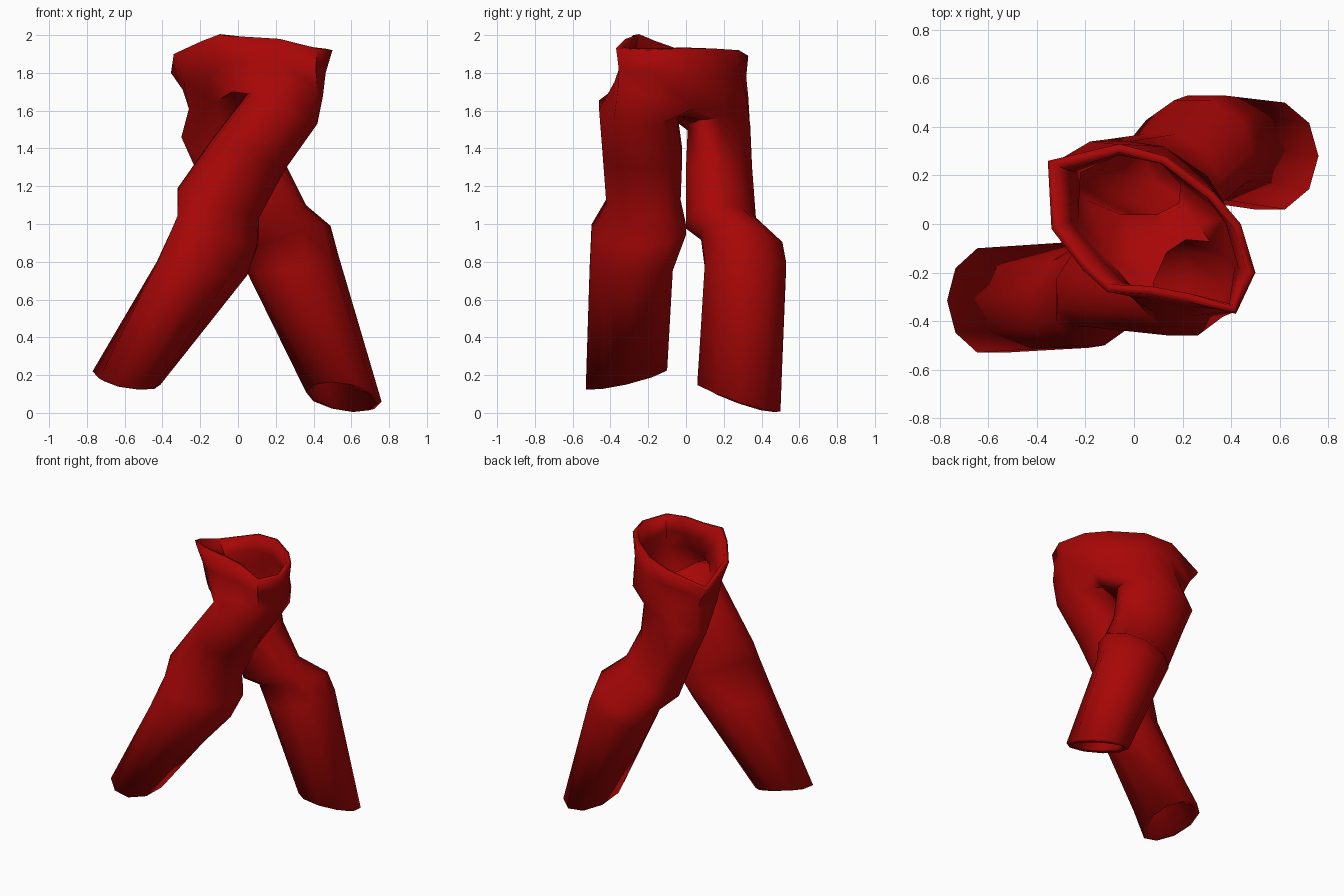
import bpy
import bmesh
from math import cos, sin, pi, radians
from mathutils import Vector

cube = bpy.data.objects.get("Cube")
if cube:
    bpy.data.objects.remove(cube)

# Cloth colour
red = bpy.data.materials.new("red_cloth")
red.use_nodes = True
red.diffuse_color = (0.39, 0.002, 0.002, 1)
red.node_tree.nodes["Principled BSDF"].inputs["Base Color"].default_value = red.diffuse_color

SIDES = 10

# Waist edge and hip line, counter-clockwise; points 0 and 6 meet the crotch
WAIST = [(-.21, -.19, 1.96), (-.11, -.28, 2.0), (.06, -.29, 1.99), (.22, -.32, 1.98),
         (.42, -.37, 1.93), (.50, -.20, 1.92), (.44, 0, 1.93), (.33, .13, 1.93),
         (.13, .28, 1.92), (-.06, .33, 1.89), (-.355, .26, 1.80), (-.34, -.02, 1.90)]
HIP = [(-.12, -.17, 1.65), (-.03, -.28, 1.70), (.08, -.36, 1.73), (.23, -.38, 1.75),
       (.42, -.36, 1.72), (.45, -.17, 1.68), (.40, .04, 1.61), (.30, .20, 1.64),
       (.12, .32, 1.67), (-.08, .33, 1.67), (-.25, .23, 1.62), (-.26, .0, 1.61)]

# Leg sections: left x, left z, right x, right z, front y, back y, tilt, twist
FRONT_LEG = [(.05, 1.69, .42, 1.53, -.46, -.05, -.02, .03),
             (-.13, 1.46, .25, 1.29, -.44, -.02, 0, .04),
             (-.32, 1.19, .11, 1.03, -.42, -.03, 0, .06),
             (-.31, 1.06, .10, .88, -.50, .0, 0, .08),
             (-.43, .80, .05, .73, -.51, -.07, 0, .07),
             (-.77, .22, -.41, .15, -.53, -.10, .05)]
BACK_LEG = [(-.30, 1.46, .22, 1.56, .01, .34, 0, -.06),
            (-.21, 1.26, .25, 1.32, .0, .35, 0, -.05),
            (-.07, .91, .36, 1.10, .0, .37, 0, -.04),
            (.01, .83, .49, .99, .08, .51, -.03, -.01),
            (.06, .72, .53, .84, .10, .53),
            (.36, .11, .76, .06, .06, .50, -.07)]

bm = bmesh.new()


def add_ring(points):
    return [bm.verts.new(p) for p in points]


def bridge(upper, lower):
    """Join two rings of equal size with quads."""
    n = len(upper)
    for i in range(n):
        j = (i + 1) % n
        bm.faces.new((upper[i], lower[i], lower[j], upper[j]))


def section(start, left_x, left_z, right_x, right_z, front, back, tilt=0, twist=0):
    """Oval leg section, slanted between its left and right ends."""
    middle = Vector((left_x + right_x, front + back, left_z + right_z)) / 2
    across = Vector((right_x - left_x, 0, right_z - left_z)) / 2
    # The polygon has no corner straight ahead, so widen it to reach full depth
    depth = Vector((twist, (back - front) / 2, tilt)) / sin(2 * pi * 2 / SIDES)
    angles = [start + 2 * pi * i / SIDES for i in range(SIDES)]
    return [middle + across * cos(a) + depth * sin(a) for a in angles]


def add_leg(opening, sections, start):
    ring = opening
    for s in sections:
        lower = add_ring(section(start, *s))
        bridge(ring, lower)
        ring = lower


# Waistband, pinched in under its rim, and seat
waist = add_ring(WAIST)
band_points = []
for w, h in zip(WAIST, HIP):
    p = Vector(w).lerp(Vector(h), 0.5)
    inward = Vector((0.06 - p.x, -p.y, 0)).normalized()
    band_points.append(p + inward * 0.012)
band = add_ring(band_points)
hip = add_ring(HIP)
bridge(waist, band)
bridge(band, hip)

# Crotch seam splits the hip line into two leg openings
seam = []
for t in (0.25, 0.5, 0.75):
    p = hip[6].co.lerp(hip[0].co, t)
    seam.append(bm.verts.new(p - Vector((0, 0, 0.05))))
add_leg(hip[:7] + seam, FRONT_LEG, pi)
add_leg(hip[6:] + [hip[0]] + seam[::-1], BACK_LEG, 0)

bmesh.ops.recalc_face_normals(bm, faces=bm.faces)
# Keep the outer side of the cloth facing away from the waist centre
bm.faces.ensure_lookup_table()
first = bm.faces[0]
first.normal_update()
if first.normal.dot(first.calc_center_median() - Vector((0.06, 0, 1.9))) < 0:
    bmesh.ops.reverse_faces(bm, faces=bm.faces)

mesh = bpy.data.meshes.new("trousers")
bm.to_mesh(mesh)
bm.free()
trousers = bpy.data.objects.new("trousers", mesh)
bpy.context.collection.objects.link(trousers)
mesh.materials.append(red)

# Smooth cloth with crisp rims
bpy.ops.object.select_all(action='DESELECT')
trousers.select_set(True)
bpy.context.view_layer.objects.active = trousers
bpy.ops.object.shade_smooth_by_angle(angle=radians(65))
thickness = trousers.modifiers.new("cloth_thickness", 'SOLIDIFY')
thickness.thickness = 0.035
thickness.offset = -1
